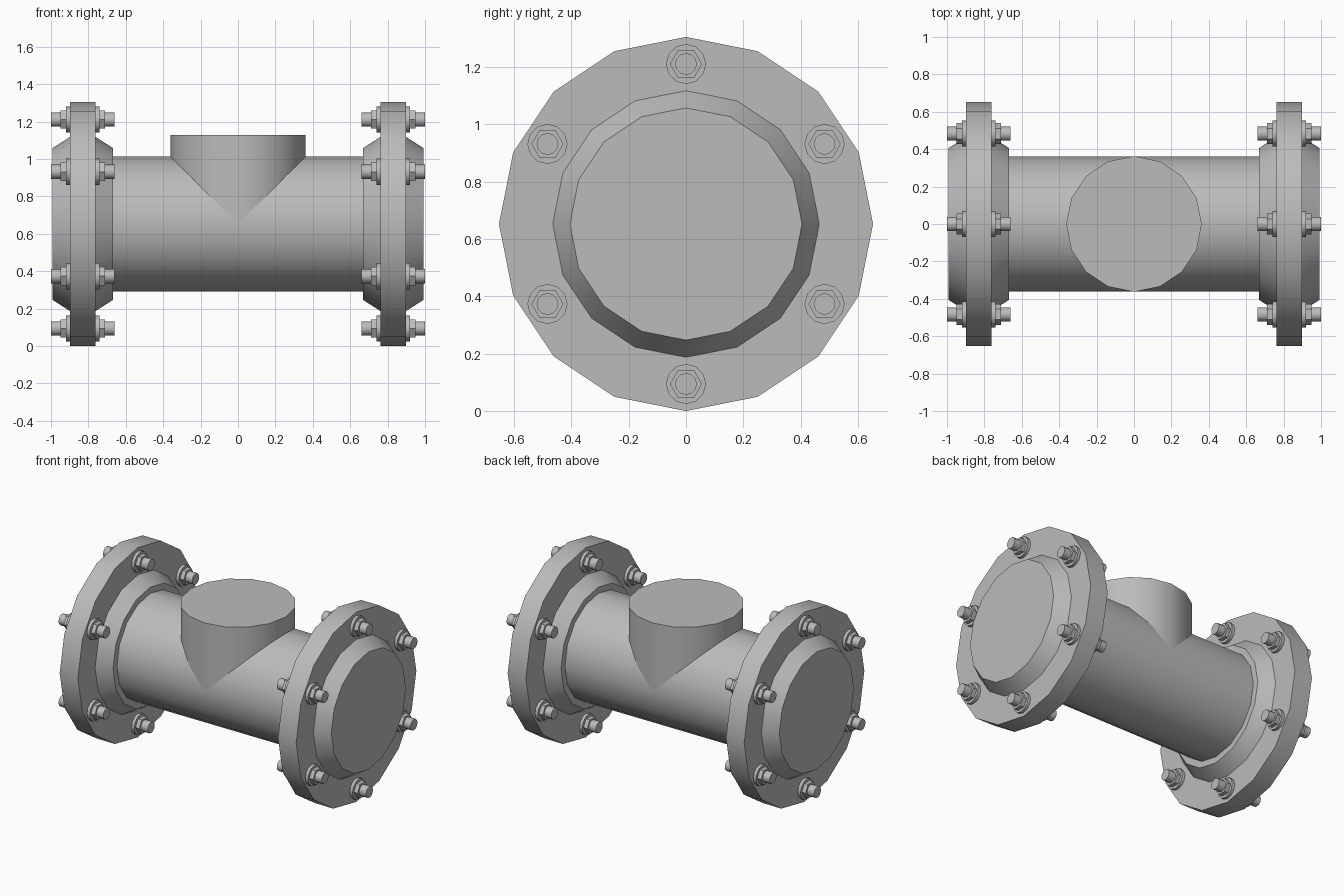
import bpy, math
from mathutils import Matrix, Vector

cube = bpy.data.objects.get("Cube")
if cube:
    bpy.data.objects.remove(cube, do_unlink=True)

steel = bpy.data.materials.new("grey steel")
steel.use_nodes = True
GREY = (0.5, 0.5, 0.5, 1)
steel.diffuse_color = GREY
steel.node_tree.nodes["Principled BSDF"].inputs["Base Color"].default_value = GREY

AXIS_Z = 0.6525      # height of the pipe axis
FLANGE_X = 0.83      # distance of each flange from the middle
SIDES = 16


def lathe(name, profile, sides, location, along_x=True, turn=0.0):
    """Solid of revolution from (position, radius) pairs, capped at both ends."""
    verts, faces = [], []
    for pos, radius in profile:
        for i in range(sides):
            a = turn + 2 * math.pi * i / sides
            u, v = radius * math.cos(a), radius * math.sin(a)
            verts.append((pos, u, v) if along_x else (u, v, pos))
    for r in range(len(profile) - 1):
        for i in range(sides):
            j = (i + 1) % sides
            a, b = r * sides, (r + 1) * sides
            faces.append((a + i, a + j, b + j, b + i))
    last = (len(profile) - 1) * sides
    faces.append(tuple(reversed(range(sides))))
    faces.append(tuple(range(last, last + sides)))
    mesh = bpy.data.meshes.new(name)
    mesh.from_pydata(verts, [], faces)
    mesh.materials.append(steel)
    obj = bpy.data.objects.new(name, mesh)
    obj.location = location
    bpy.context.collection.objects.link(obj)
    bpy.ops.object.select_all(action="DESELECT")
    obj.select_set(True)
    bpy.context.view_layer.objects.active = obj
    bpy.ops.object.shade_smooth_by_angle(angle=math.radians(30))
    return obj


# Main pipe and the branch of equal radius
lathe("main_pipe", [(-FLANGE_X, 0.362), (FLANGE_X, 0.362)], SIDES, (0, 0, AXIS_Z))
lathe("branch_pipe", [(0, 0.362), (0.475, 0.362)], SIDES, (0, 0, AXIS_Z), along_x=False)

for side, sign in (("right", -1), ("left", 1)):
    centre = Vector((sign * FLANGE_X, 0, AXIS_Z))
    # Flange disc and tapered hub
    lathe(side + "_flange", [(-0.069, 0.6525), (0.069, 0.6525)], SIDES, centre)
    lathe(side + "_hub", [(-0.163, 0.405), (-0.069, 0.465), (0.069, 0.465), (0.163, 0.405)],
          SIDES, centre)
    # Ring of six bolts, each with a washer and a nut on both faces
    for n in range(6):
        a = math.pi / 2 + n * math.pi / 3
        spot = centre + Vector((0, 0.558 * math.cos(a), 0.558 * math.sin(a)))
        tag = f"_{side}_{n + 1}"
        lathe("bolt" + tag, [(-0.17, 0.038), (0.17, 0.038)], 12, spot)
        lathe("washer" + tag, [(-0.09, 0.07), (0.09, 0.07)], 12, spot)
        lathe("nut" + tag, [(-0.118, 0.056), (0.118, 0.056)], 6, spot)
